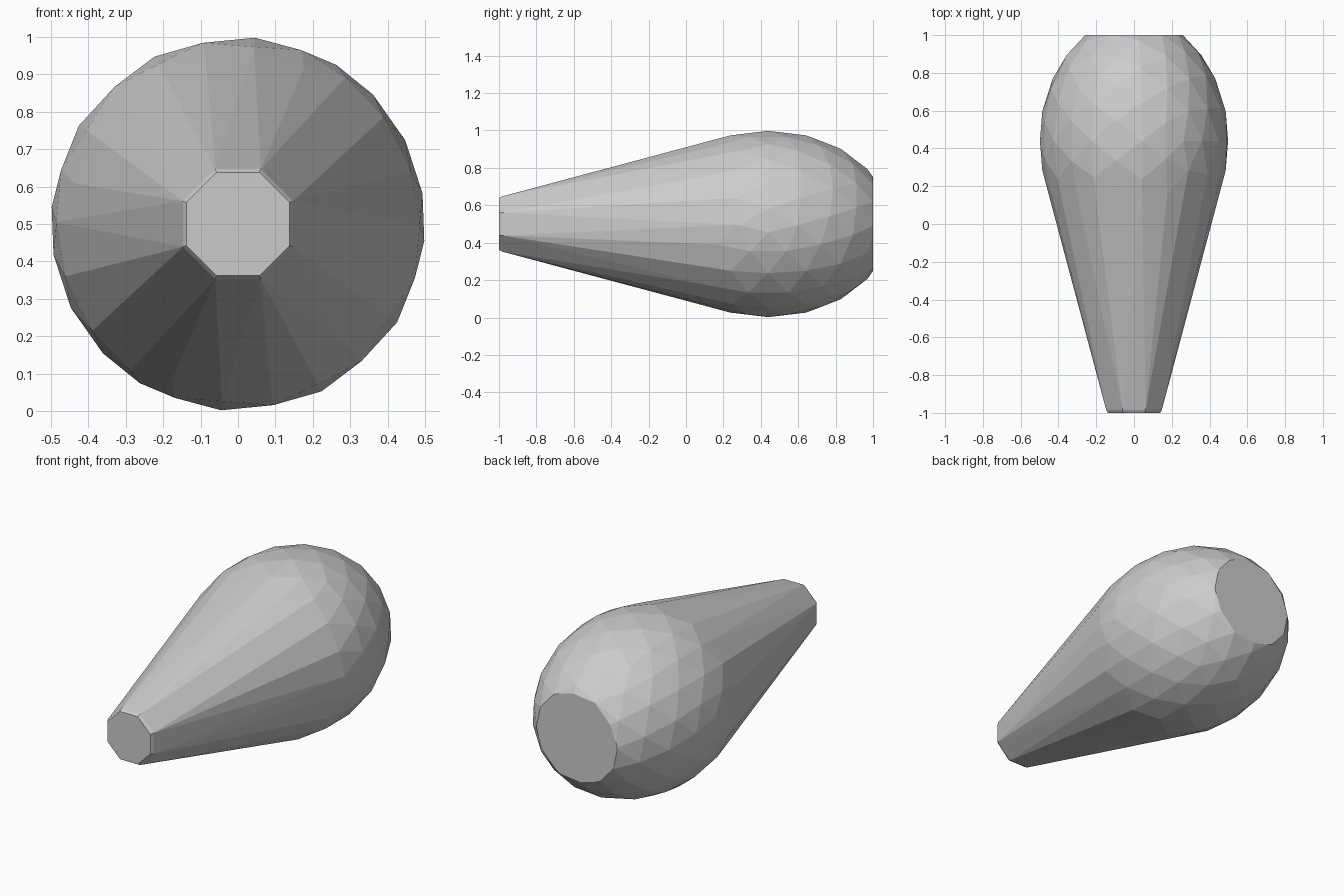
import bpy, bmesh, math
from mathutils import Matrix, Vector

if "Cube" in bpy.data.objects:
    bpy.data.objects.remove(bpy.data.objects["Cube"])

CENTRE = Vector((0, 0.44, 0.5))

# Bulb: faceted ball, stretched along y and cut flat at the back
ball = bmesh.new()
turn = Matrix.Rotation(math.radians(31.717), 4, 'Y')
stretch = Matrix.Diagonal((0.5, 0.657, 0.5, 1))
bmesh.ops.create_icosphere(ball, subdivisions=3, radius=1,
                           matrix=Matrix.Translation(CENTRE) @ stretch @ turn)
bmesh.ops.bisect_plane(ball, geom=ball.verts[:] + ball.edges[:] + ball.faces[:],
                       plane_co=(0, 1, 0), plane_no=(0, 1, 0), clear_outer=True)
points = [v.co.copy() for v in ball.verts]
ball.free()


# Front tip: small octagon with a narrow chamfer
def octagon(y, apothem):
    r = apothem / math.cos(math.pi / 8)
    return [Vector((r * math.cos(a), y, 0.5 + r * math.sin(a)))
            for a in (math.pi / 8 + i * math.pi / 4 for i in range(8))]


points += octagon(-1.0, 0.138) + octagon(-0.985, 0.147)

# Tapered body: skin stretched over bulb and tip
bm = bmesh.new()
for p in points:
    bm.verts.new(p)
bmesh.ops.convex_hull(bm, input=bm.verts[:])
bmesh.ops.delete(bm, geom=[v for v in bm.verts if not v.link_faces], context='VERTS')
bmesh.ops.dissolve_limit(bm, angle_limit=math.radians(0.5),
                         verts=bm.verts[:], edges=bm.edges[:])
bmesh.ops.recalc_face_normals(bm, faces=bm.faces[:])
mesh = bpy.data.meshes.new("tapered_body")
bm.to_mesh(mesh)
bm.free()
bpy.context.collection.objects.link(bpy.data.objects.new("tapered_body", mesh))
